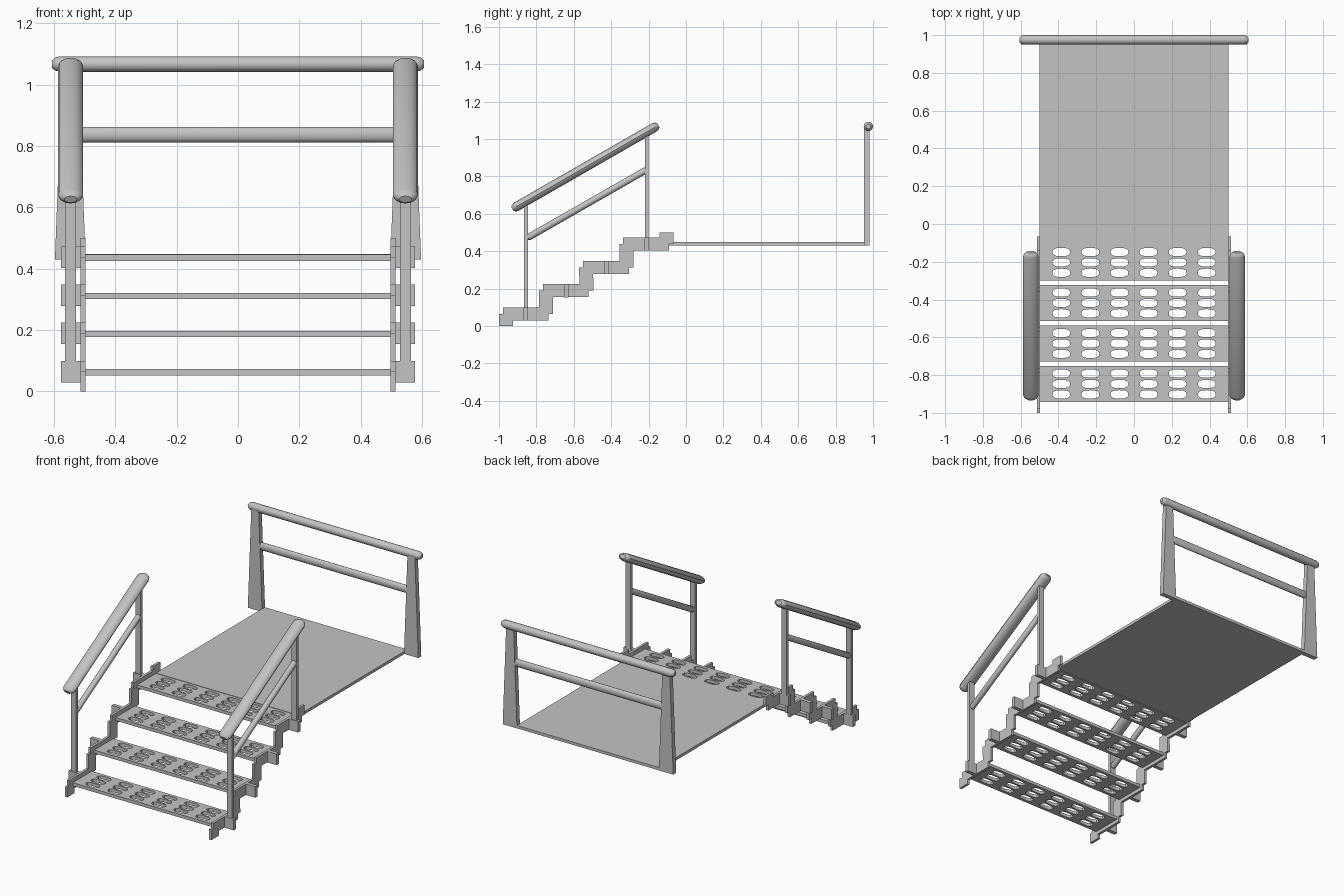
import bpy, bmesh, math
from mathutils import Vector, Matrix

cube = bpy.data.objects.get("Cube")
if cube:
    bpy.data.objects.remove(cube, do_unlink=True)

GREY = bpy.data.materials.new("grey metal")
GREY.use_nodes = True
colour = (0.55, 0.55, 0.55, 1)
GREY.diffuse_color = colour
GREY.node_tree.nodes["Principled BSDF"].inputs["Base Color"].default_value = colour


def add(name, mesh):
    mesh.materials.clear()
    mesh.materials.append(GREY)
    obj = bpy.data.objects.new(name, mesh)
    bpy.context.collection.objects.link(obj)
    return obj


def box(name, lo, hi, taper=1.0):
    """Box between two corners; taper narrows the top in x."""
    lo, hi = Vector(lo), Vector(hi)
    bm = bmesh.new()
    bmesh.ops.create_cube(bm, size=1)
    for v in bm.verts:
        if v.co.z > 0:
            v.co.x *= taper
        v.co = (lo + hi) / 2 + v.co * (hi - lo)
    mesh = bpy.data.meshes.new(name)
    bm.to_mesh(mesh)
    bm.free()
    return add(name, mesh)


def rod(name, a, b, side, rs, ru, cap, sides=12):
    """Oval bar from a to b with chamfered ends; side is the rs axis."""
    a, b, side = Vector(a), Vector(b), Vector(side)
    d = (b - a).normalized()
    up = d.cross(side)
    bm = bmesh.new()
    rings = []
    for centre, k in ((a, 0.5), (a + d * cap * 0.4, 0.85), (a + d * cap, 1),
                      (b - d * cap, 1), (b - d * cap * 0.4, 0.85), (b, 0.5)):
        ring = []
        for i in range(sides):
            t = math.tau * i / sides
            ring.append(bm.verts.new(centre + side * rs * k * math.cos(t) + up * ru * k * math.sin(t)))
        rings.append(ring)
    for r, q in zip(rings, rings[1:]):
        for i in range(sides):
            j = (i + 1) % sides
            bm.faces.new((r[i], r[j], q[j], q[i]))
    bm.faces.new(rings[0])
    bm.faces.new(rings[-1])
    bmesh.ops.recalc_face_normals(bm, faces=bm.faces)
    mesh = bpy.data.meshes.new(name)
    bm.to_mesh(mesh)
    bm.free()
    obj = add(name, mesh)
    bpy.ops.object.select_all(action='DESELECT')
    obj.select_set(True)
    bpy.context.view_layer.objects.active = obj
    bpy.ops.object.shade_smooth_by_angle(angle=math.radians(35))


def plate(name, outlines, thickness, matrix):
    """Flat plate from an outline, further outlines being holes."""
    curve = bpy.data.curves.new(name, 'CURVE')
    curve.dimensions = '2D'
    curve.fill_mode = 'BOTH'
    curve.extrude = thickness / 2
    for pts in outlines:
        s = curve.splines.new('POLY')
        s.points.add(len(pts) - 1)
        for p, (x, y) in zip(s.points, pts):
            p.co = (x, y, 0, 1)
        s.use_cyclic_u = True
    temp = bpy.data.objects.new(name + " outline", curve)
    bpy.context.collection.objects.link(temp)
    bpy.context.view_layer.update()
    deps = bpy.context.evaluated_depsgraph_get()
    mesh = bpy.data.meshes.new_from_object(temp.evaluated_get(deps))
    bpy.data.objects.remove(temp, do_unlink=True)
    mesh.transform(matrix)
    bm = bmesh.new()
    bm.from_mesh(mesh)
    bmesh.ops.remove_doubles(bm, verts=bm.verts, dist=1e-5)
    bmesh.ops.recalc_face_normals(bm, faces=bm.faces)
    for f in bm.faces:
        f.smooth = False
    bm.to_mesh(mesh)
    bm.free()
    return add(name, mesh)


RUN, RISE, STEPS = 0.2145, 0.1245, 4

# Treads with rows of oval slots
for n in range(STEPS):
    yc = -0.847 + n * RUN
    outlines = [[(-0.5, -0.096), (0.5, -0.096), (0.5, 0.096), (-0.5, 0.096)]]
    for col in range(6):
        for row in (-1, 0, 1):
            slot = []
            for i in range(16):
                t = math.tau * i / 16
                c, s = math.cos(t), math.sin(t)
                slot.append(((col - 2.5) * 0.154 + 0.047 * math.copysign(abs(c) ** 0.75, c),
                             row * 0.055 + 0.022 * math.copysign(abs(s) ** 0.75, s)))
            outlines.append(slot)
    plate(f"tread_{n + 1}", outlines, 0.02, Matrix.Translation((0, yc, 0.062 + n * RISE)))

# Platform
box("platform", (-0.5, -0.11, 0.43), (0.5, 0.98, 0.448))

# Stepped stringer outline: upper edge forward, lower edge back
upper, lower = [], []
for n in range(STEPS):
    y, z = n * RUN, n * RISE
    upper += [(-1 + y, 0.065 + z), (-0.979 + y, 0.065 + z), (-0.979 + y, 0.099 + z), (-0.785 + y, 0.099 + z)]
    lower += [(-0.925 + y, 0.03 + z), (-0.735 + y, 0.03 + z), (-0.735 + y, 0.065 + z), (-0.71 + y, 0.065 + z)]
upper[-1] = (-0.141, upper[-1][1])
stringer = [(-1, 0)] + upper + [(-0.141, 0.5), (-0.067, 0.5)] + lower[::-1] + [(-0.925, 0)]

for s, label in ((1, "left"), (-1, "right")):
    x = s * 0.546
    to_side = Matrix(((0, 0, 1, s * 0.505), (1, 0, 0, 0), (0, 1, 0, 0), (0, 0, 0, 1)))
    plate(f"{label}_stringer", [stringer], 0.016, to_side)

    # Brackets on the outer face of the stringer
    for n in range(STEPS):
        y, z = -0.856 + n * RUN, n * RISE
        xs = sorted((s * 0.51, s * 0.578))
        box(f"{label}_bracket_{n + 1}", (xs[0], y - 0.012, 0.029 + z), (xs[1], y + 0.012, 0.099 + z))

    # Stair railing
    for name, y, z0, z1 in (("front", -0.855, 0.09, 0.66), ("rear", -0.21, 0.46, 1.03)):
        box(f"{label}_{name}_post", (x - 0.018, y - 0.01, z0), (x + 0.018, y + 0.01, z1))
    rod(f"{label}_handrail", (x, -0.928, 0.626), (x, -0.148, 1.074), (1, 0, 0), 0.041, 0.025, 0.025)
    rod(f"{label}_middle_rail", (x, -0.85, 0.47), (x, -0.21, 0.836), (1, 0, 0), 0.018, 0.018, 0.01)

    # Tapered rear railing post
    box(f"{label}_platform_post", (s * 0.547 - 0.05, 0.951, 0.43), (s * 0.547 + 0.05, 0.981, 1.06), 0.52)

# Rear railing
rod("rear_handrail", (-0.606, 0.975, 1.067), (0.606, 0.975, 1.067), (0, 1, 0), 0.025, 0.025, 0.025)
rod("rear_middle_rail", (-0.525, 0.966, 0.837), (0.525, 0.966, 0.837), (0, 1, 0), 0.015, 0.025, 0.02)
